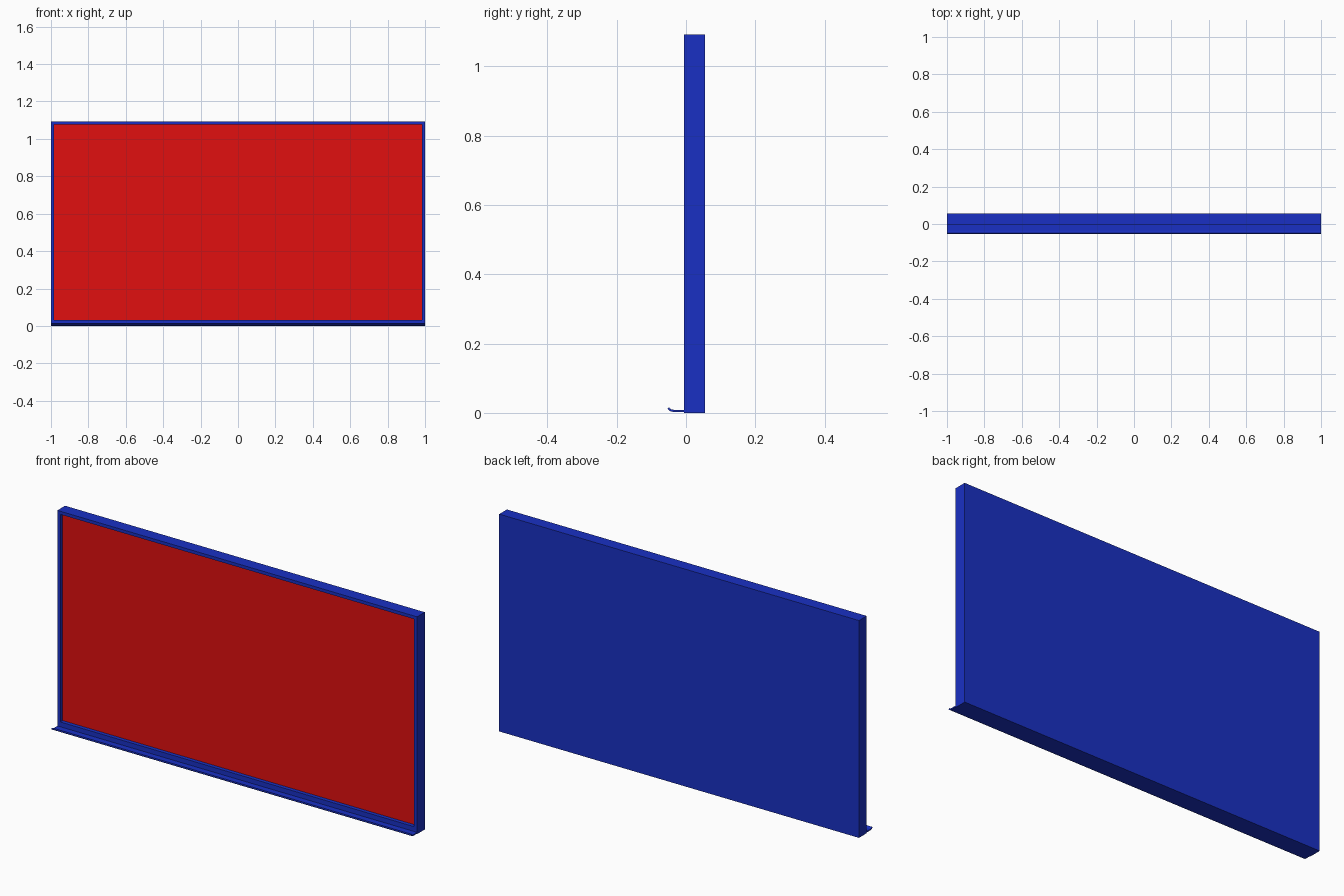
import bpy, math

if "Cube" in bpy.data.objects:
    bpy.data.objects.remove(bpy.data.objects["Cube"])

def material(name, color):
    m = bpy.data.materials.new(name)
    m.diffuse_color = color
    m.use_nodes = True
    m.node_tree.nodes["Principled BSDF"].inputs["Base Color"].default_value = m.diffuse_color
    return m

blue = material("frame_blue", (0.01, 0.03, 0.55, 1))
red = material("board_red", (0.75, 0.005, 0.005, 1))

W, H = 1.0, 1.092            # half width, height
FRONT, BACK, RECESS = -0.006, 0.055, 0.013
EDGE, SILL = 0.016, 0.033    # border at sides/top, and at bottom

def mesh_object(name, verts, faces, mat):
    me = bpy.data.meshes.new(name)
    me.from_pydata(verts, [], faces)
    me.materials.append(mat)
    ob = bpy.data.objects.new(name, me)
    bpy.context.collection.objects.link(ob)
    return ob

def rect(x, z0, z1, y):
    return [(-x, y, z0), (x, y, z0), (x, y, z1), (-x, y, z1)]

def bridge(a, b):
    return [(a + i, a + (i + 1) % 4, b + (i + 1) % 4, b + i) for i in range(4)]

# frame: recessed tray-like shell with closed back
inner = (W - EDGE, SILL, H - EDGE)
verts = (rect(W, 0, H, BACK) + rect(W, 0, H, FRONT)
         + rect(*inner, FRONT) + rect(*inner, RECESS))
faces = [(3, 2, 1, 0)] + bridge(0, 4) + bridge(4, 8) + bridge(8, 12)
mesh_object("frame", verts, faces, blue)

# writing surface closing the recess
mesh_object("board", rect(*inner, RECESS), [(0, 1, 2, 3)], red)

# ledge: flat strip with an upturned front lip, extruded along x
T, R = 0.006, 0.022
upper, lower = [(FRONT, 0.003 + T)], [(FRONT, 0.003)]
for i in range(6):
    a = math.radians(55 * i / 5)
    s, c = math.sin(a), math.cos(a)
    lower.append((-0.036 - R * s, 0.003 + R * (1 - c)))
    upper.append((-0.036 - (R - T) * s, 0.003 + R - (R - T) * c))
profile = lower + upper[::-1]
n = len(profile)
verts = [(x, y, z) for x in (-W, W) for y, z in profile]
faces = [(i, (i + 1) % n, n + (i + 1) % n, n + i) for i in range(n)]
half = n // 2
for o in (0, n):             # end caps as quads
    for i in range(half - 1):
        q = (o + i, o + n - 1 - i, o + n - 2 - i, o + i + 1)
        faces.append(q if o == 0 else q[::-1])
ledge = mesh_object("ledge", verts, faces, blue)

# consistent outward normals on the ledge
import bmesh
bm = bmesh.new()
bm.from_mesh(ledge.data)
bmesh.ops.recalc_face_normals(bm, faces=bm.faces)
bm.to_mesh(ledge.data)
bm.free()
